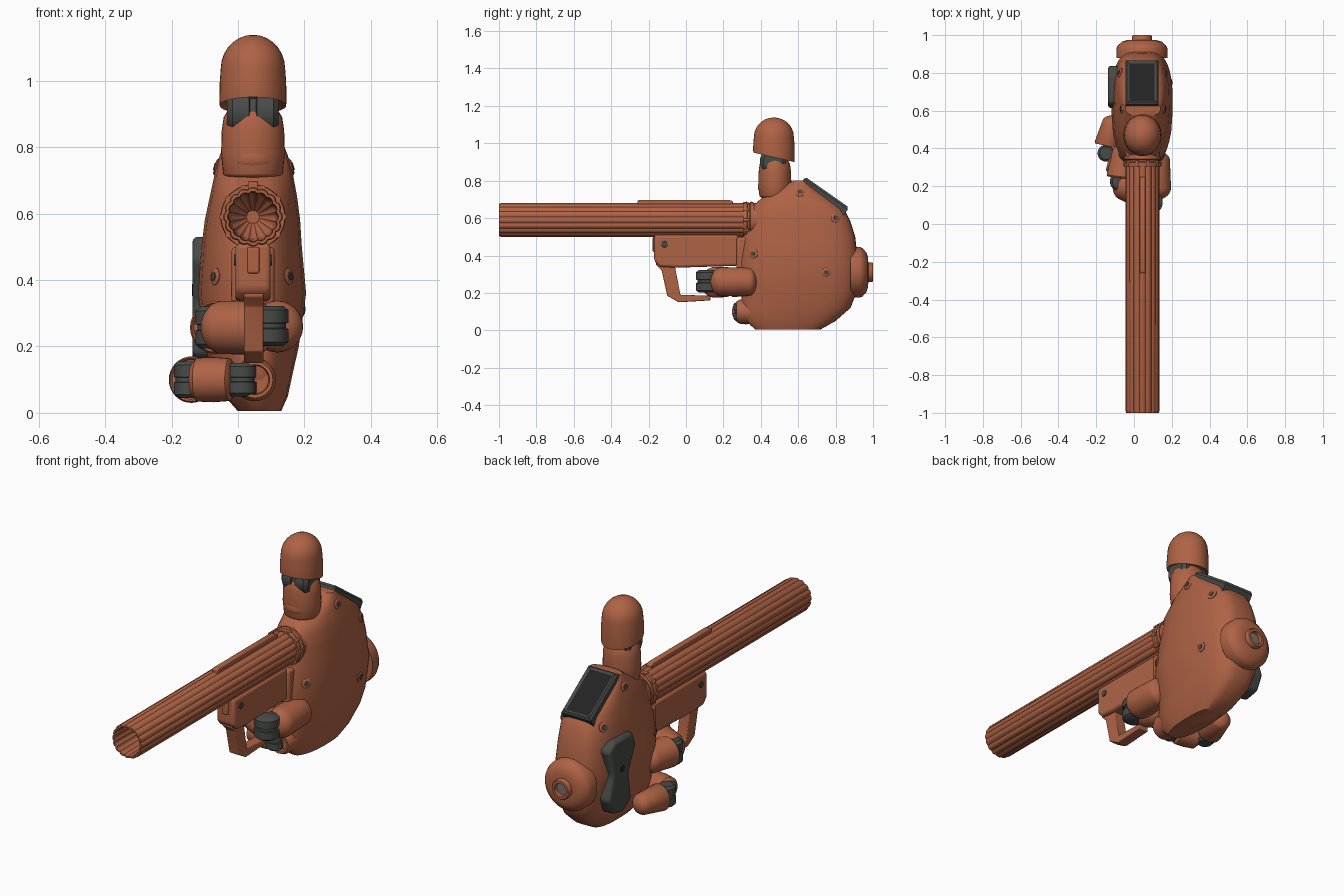
import bpy, bmesh, math
from mathutils import Vector, Matrix
from mathutils.bvhtree import BVHTree

old = bpy.data.objects.get("Cube")
if old:
    bpy.data.objects.remove(old)

CX = 0.045  # shared centre line of barrel and thumb


def material(name, rgb):
    m = bpy.data.materials.new(name)
    m.use_nodes = True
    m.diffuse_color = (*rgb, 1)
    m.node_tree.nodes["Principled BSDF"].inputs["Base Color"].default_value = (*rgb, 1)
    return m


COPPER = material("copper", (0.43, 0.125, 0.06))
DARK = material("dark grey", (0.065, 0.07, 0.065))
BLACK = material("black", (0.016, 0.016, 0.016))
STEEL = material("steel grey", (0.2, 0.17, 0.15))


def finish(name, bm, mats, bevel=0, angle=40):
    bmesh.ops.recalc_face_normals(bm, faces=bm.faces)
    me = bpy.data.meshes.new(name)
    bm.to_mesh(me)
    bm.free()
    ob = bpy.data.objects.new(name, me)
    bpy.context.collection.objects.link(ob)
    for m in mats:
        me.materials.append(m)
    if bevel:
        mod = ob.modifiers.new("Bevel", "BEVEL")
        mod.width, mod.segments = bevel, 3
    bpy.ops.object.select_all(action="DESELECT")
    ob.select_set(True)
    bpy.context.view_layer.objects.active = ob
    bpy.ops.object.shade_smooth_by_angle(angle=math.radians(angle))
    return ob


def loft(rings):
    bm = bmesh.new()
    loops = [[bm.verts.new(p) for p in r] for r in rings]
    n = len(loops[0])
    for a, b in zip(loops, loops[1:]):
        for i in range(n):
            j = (i + 1) % n
            bm.faces.new((a[i], a[j], b[j], b[i]))
    bm.faces.new(loops[0])
    bm.faces.new(loops[-1])
    return bm


def turned(name, start, axis, profile, mat, n=32, flute=None, squash=1):
    """Profile of (distance, radius) turned around an axis."""
    rot = Vector(axis).to_track_quat("Z", "Y")
    rings = []
    for d, r in profile:
        ring = []
        for i in range(n):
            a = math.tau * i / n
            k = r * (flute(i) if flute else 1)
            ring.append(Vector(start) + rot @ Vector((k * math.cos(a), k * squash * math.sin(a), d)))
        rings.append(ring)
    return finish(name, loft(rings), [mat])


def dome(d, r, h, out=1):
    """Profile points of a rounded end."""
    pts = [(d + out * h * math.sin(t * math.pi / 14), max(r * math.cos(t * math.pi / 14), 0.001))
           for t in range(8)]
    return pts if out > 0 else pts[::-1]


def segment(name, a, b, r0, r1, mat=COPPER, round_start=True):
    v = Vector(b) - Vector(a)
    first = dome(0, r0, r0 * 0.55, -1) if round_start else [(0, r0 * 0.85), (-0.008, r0 * 0.93), (0, r0)]
    return turned(name, a, v, first + dome(v.length, r1, r1 * 0.8), mat)


def prism(name, pts, x0, x1, mat, bevel=0.006):
    return finish(name, loft([[(x, y, z) for y, z in pts] for x in (x0, x1)]), [mat], bevel)


# Palm housing: rounded sections stacked upwards, narrower at the front
def palm_section(z, y0, y1, x0, x1, n=40):
    pts = []
    for i in range(n):
        a = math.tau * i / n
        c, s = math.cos(a), math.sin(a)
        u = math.copysign(abs(c) ** 0.55, c)
        w = math.copysign(abs(s) ** 0.55, s)
        w *= 1 - 0.35 * max(0, -u) ** 2 - 0.12 * max(0, u) ** 3
        pts.append(((x0 + x1) / 2 + w * (x1 - x0) / 2, (y0 + y1) / 2 + u * (y1 - y0) / 2, z))
    return pts


sections = [(0.005, .37, .72, 0, .13), (.05, .32, .80, -.04, .15), (.12, .29, .88, -.075, .165),
            (.2, .3, .91, -.1, .183), (.36, .28, .92, -.12, .205), (.5, .3, .905, -.11, .192),
            (.58, .33, .88, -.1, .187), (.65, .34, .845, -.085, .178), (.72, .42, .75, -.07, .165),
            (.775, .53, .67, -.055, .15), (.8, .57, .64, -.045, .14)]
bm = loft([palm_section(*s) for s in sections])
bmesh.ops.recalc_face_normals(bm, faces=bm.faces)
surface = BVHTree.FromBMesh(bm)
finish("palm_housing", bm, [COPPER], angle=35)

# Bolts sunk into both sides of the palm
for i, (y, z) in enumerate([(.75, .31), (.8, .6), (.61, .74), (.36, .41)]):
    for side in (1, -1):
        if side < 0 and i == 0:
            continue  # covered by the side pad
        hit, nor, _, _ = surface.ray_cast(Vector((side, y, z)), Vector((-side, 0, 0)))
        if hit:
            axis = Vector((side, 0, 0)) if nor is None else nor * (1 if nor.x * side > 0 else -1)
            turned("bolt_rim", hit - axis * .01, axis, [(0, .026), (.012, .026), (.016, .02)], COPPER, 16)
            turned("bolt_head", hit - axis * .01, axis, [(0, .015), (.019, .013)], DARK, 6)

# Rear cap with hollow nozzle
turned("rear_cap", (.042, .88, .31), (0, 1, 0),
       [(0, .135), (.05, .135), (.065, .128), (.085, .105), (.093, .08), (.095, .05)], COPPER, 40)
turned("rear_nozzle", (.042, .96, .31), (0, 1, 0),
       [(0, .052), (.035, .052), (.04, .048), (.04, .035), (.015, .033)], COPPER)
turned("nozzle_bore", (.042, .965, .31), (0, 1, 0), [(0, .034), (.015, .034)], STEEL)

# Sloped display on the upper back: dark frame with black inset screen
bm = bmesh.new()
slope = Matrix.Translation((.043, .728, .70)) @ Matrix.Rotation(math.radians(-35), 4, "X")
bmesh.ops.create_cube(bm, size=1, matrix=slope @ Matrix.Diagonal((.175, .285, .07, 1)))
up = slope.to_3x3() @ Vector((0, 0, 1))
bm.normal_update()
top = max(bm.faces, key=lambda f: f.normal.dot(up))
bmesh.ops.inset_region(bm, faces=[top], thickness=.012, depth=.012)
bmesh.ops.inset_region(bm, faces=[top], thickness=.018, depth=-.006)
top.material_index = 1
finish("display_panel", bm, [DARK, BLACK], angle=20)

# Waisted pad on the outer side
prism("side_pad", [(.64, .53), (.79, .53), (.84, .49), (.8, .35), (.84, .23), (.8, .15),
                   (.72, .135), (.65, .18), (.67, .33), (.61, .46)], -.137, -.06, DARK, .016)
turned("pad_bolt", (-.13, .73, .37), (-1, 0, 0), [(0, .02), (.008, .018)], BLACK, 12)

# Fluted hollow barrel
def flute(i):
    return (1, .985, .93, .985)[i % 4]


turned("barrel", (CX, .33, .59), (0, -1, 0),
       [(0, .09), (1.32, .09), (1.33, .086), (1.33, .077), (1.3, .074), (.75, .066), (.7, .02)],
       COPPER, 64, flute)
turned("barrel_collar", (CX, .36, .59), (0, -1, 0),
       [(0, .096), (.015, .098), (.02, .09), (.03, .09), (.035, .098), (.055, .096)], COPPER, 40)
turned("barrel_mount", (CX, .5, .59), (0, -1, 0), [(0, .1), (.15, .09)], COPPER)
prism("top_rib", [(-.26, .66), (-.26, .693), (-.24, .698), (.23, .698), (.25, .69), (.25, .66)],
      .03, .06, COPPER, .004)
for i in range(10):
    a = math.tau * i / 10
    turned("collar_stud", (CX + .092 * math.cos(a), .335, .59 + .092 * math.sin(a)), (0, -1, 0),
           [(0, .009), (.03, .009)], COPPER, 10)

# Frame under the barrel, rear joint block and finger guard
prism("under_frame", [(-.17, .51), (-.17, .37), (-.14, .34), (-.05, .335), (.28, .345), (.28, .51)],
      -.008, .098, COPPER, .014)
prism("frame_block", [(.27, .5), (.27, .32), (.42, .3), (.42, .5)], -.02, .11, COPPER, .015)
prism("frame_gap", [(.34, .512), (.34, .49), (.4, .49), (.4, .512)], -.03, .12, DARK, 0)
prism("frame_latch", [(-.178, .5), (-.178, .42), (-.1, .42), (-.1, .5)], .028, .064, COPPER)
prism("finger_guard", [(-.16, .39), (-.16, .35), (-.13, .32), (-.1, .185), (-.04, .15), (.13, .16),
                       (.13, .185), (-.03, .19), (-.06, .345), (-.06, .39)], .018, .076, COPPER, .004)
for x, d in ((-.004, -1), (.094, 1)):
    turned("frame_pin", (x, -.115, .46), (d, 0, 0), [(0, .018), (.008, .016)], DARK, 16)


# Split dark knuckle: two discs with a thin web between them
def knuckle(name, centre, axis, r, width):
    w = width / 2
    turned(name, centre, axis, [(-w, r * .75), (-w * .8, r), (-w * .15, r), (-w * .12, r * .88),
                                (w * .12, r * .88), (w * .15, r), (w * .8, r), (w, r * .75)], DARK)


# Upright thumb
turned("thumb_base", (CX, .475, .72), (0, 0, 1),
       dome(.0, .09, .02, -1) + [(.06, .096), (.13, .094), (.17, .088), (.2, .07)], COPPER, squash=.92)
segment("thumb_root", (CX, .47, .76), (CX, .47, .77), .085, .085)
knuckle("thumb_knuckle", (CX, .465, .905), (1, 0, 0), .07, .155)
tip = turned("thumb_tip", (CX, .47, .925), (0, 0, 1),
             [(.01, .08), (0, .1), (.02, .101), (.07, .1)] + dome(.11, .097, .103), COPPER, 40, squash=1.1)
for v in tip.data.vertices:  # slant the open lower rim
    if v.co.z < .96:
        v.co.z -= (v.co.y - .47) * .23

# Middle finger curled across the front
segment("middle_finger_root", (.115, .34, .26), (.118, .19, .26), .075, .078)
knuckle("middle_finger_knuckle", (.09, .115, .262), (0, 0, 1), .062, .12)
segment("middle_finger_link", (.055, .155, .257), (-.045, .205, .257), .082, .08)
knuckle("middle_finger_end_knuckle", (-.078, .225, .257), (0, 0, 1), .05, .125)
segment("middle_finger_tip", (-.065, .25, .257), (-.05, .37, .257), .08, .068, round_start=False)

# Little finger curled below it
turned("little_finger_socket", (.05, .42, .1), (0, -1, 0),
       [(0, .065), (.13, .065), (.15, .055), (.15, .045), (.12, .042)], COPPER)
knuckle("little_finger_knuckle", (.01, .3, .1), (0, 0, 1), .045, .1)
turned("little_finger_link", (-.015, .305, .1), (-1, .25, 0),
       [(0, .05), (.01, .064), (.06, .068), (.11, .066), (.125, .05)], COPPER)
knuckle("little_finger_end_knuckle", (-.148, .375, .1), (0, 0, 1), .045, .11)
segment("little_finger_tip", (-.14, .42, .1), (-.115, .53, .1), .07, .055, round_start=False)
